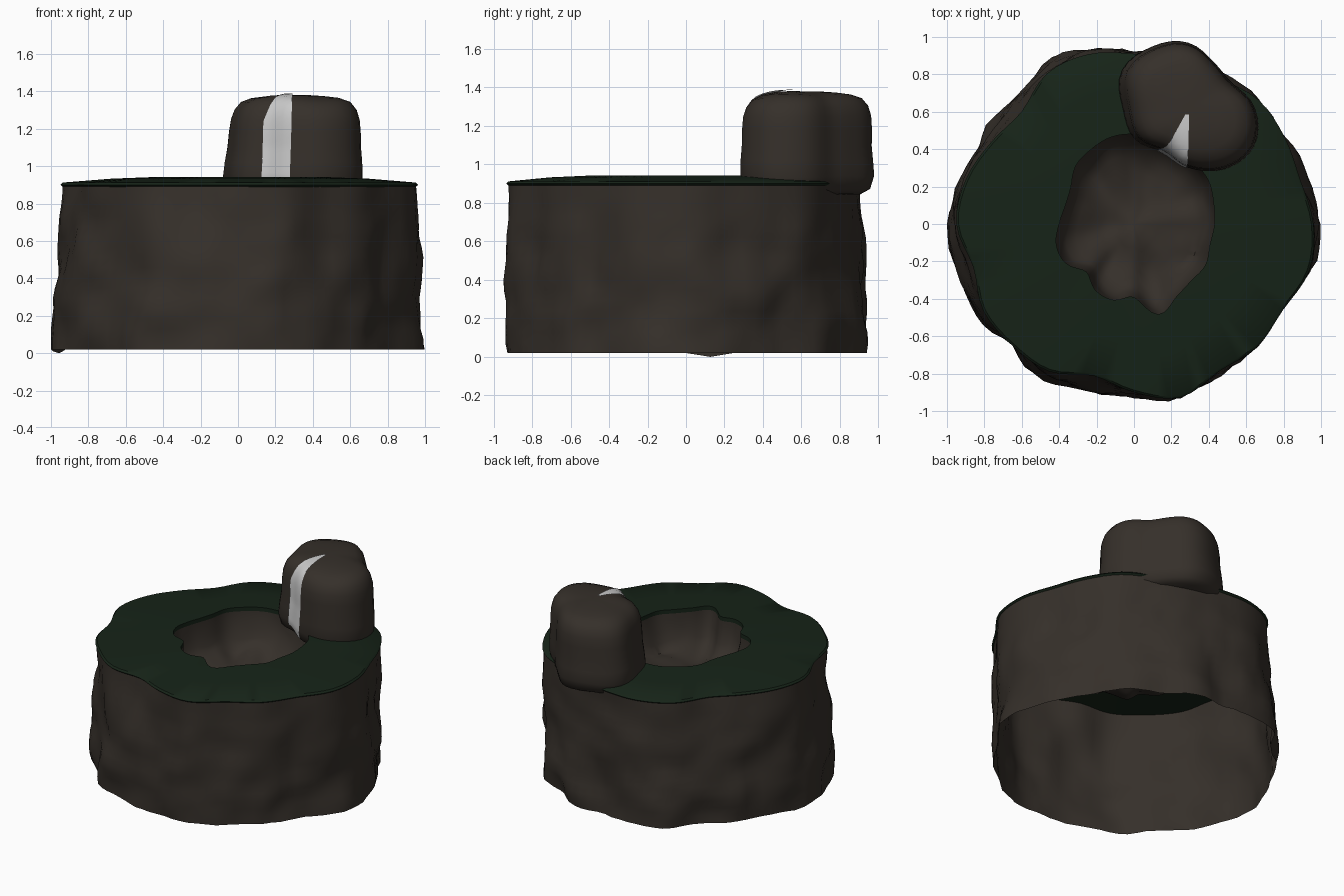
import bpy, bmesh, math
from mathutils import Vector, noise
from mathutils.bvhtree import BVHTree

if "Cube" in bpy.data.objects:
    bpy.data.objects.remove(bpy.data.objects["Cube"])

N = 96
# Radii around the centre, evenly spaced counter-clockwise from +x
WALL = [.99, .96, .93, .95, .93, .96, .93, .97, .97, .93, .95, .97,
        1.0, 1.0, .97, .93, .97, .95, .95, .97, .93, .94, .92, .98]
GRASS = [.96, .92, .93, .94, .90, .90, .91, .94, .93, .85, .88, .93,
         .95, .89, .93, .92, .91, .84, .90, .96, .91, .93, .92, .97]
HOLE = [.43, .44, .46, .46, .46, .47, .48, .48, .46, .44, .39, .38,
        .40, .43, .42, .36, .41, .42, .39, .50, .45, .43, .44, .42]
BOULDER = [.36, .27, .28, .35, .38, .41, .35, .33, .27, .32, .38, .41]


def radius(table, i, n=N):
    """Smooth closed interpolation of a radius table."""
    f = i / n * len(table)
    k, t = int(f), f - int(f)
    a, b, c, d = (table[(k + o) % len(table)] for o in (-1, 0, 1, 2))
    return b + .5 * t * (c - a + t * (2*a - 5*b + 4*c - d + t * (3*(b - c) + d - a)))


def polar(i, r, z, n=N):
    a = 2 * math.pi * i / n
    return Vector((r * math.cos(a), r * math.sin(a), z))


def material(name, rgb):
    m = bpy.data.materials.new(name)
    m.diffuse_color = (*rgb, 1)
    m.use_nodes = True
    m.node_tree.nodes["Principled BSDF"].inputs["Base Color"].default_value = m.diffuse_color
    return m


def loft(name, rings, mat, angle=60, closed=True, cap_start=False, cap_end=False, wrap=False):
    """Skin a list of rings (equal point counts) into a smooth-shaded object."""
    bm = bmesh.new()
    rows = [[bm.verts.new(p) for p in ring] for ring in rings]
    n = len(rows[0])
    pairs = list(zip(rows, rows[1:])) + ([(rows[-1], rows[0])] if wrap else [])
    for lo, hi in pairs:
        for i in range(n if closed else n - 1):
            j = (i + 1) % n
            bm.faces.new((lo[i], lo[j], hi[j], hi[i]))
    if cap_start:
        bm.faces.new(rows[0][::-1])
    if cap_end:
        bm.faces.new(rows[-1])
    mesh = bpy.data.meshes.new(name)
    bm.to_mesh(mesh)
    bm.free()
    ob = bpy.data.objects.new(name, mesh)
    bpy.context.collection.objects.link(ob)
    mesh.materials.append(mat)
    bpy.ops.object.select_all(action='DESELECT')
    ob.select_set(True)
    bpy.context.view_layer.objects.active = ob
    bpy.ops.object.shade_smooth_by_angle(angle=math.radians(angle))
    return ob


rock = material("rock", (.036, .029, .023))
green = material("grass", (.008, .017, .009))
white = material("water", (.8, .8, .8))

# Outer rock wall: open-bottomed lumpy sheet whose top follows the grass edge
rings = []
for s in range(17):
    t = s / 16
    ring = []
    for i in range(N):
        r = radius(WALL, i) * (1 - t**2) + (radius(GRASS, i) - .012) * t**2
        lump = noise.noise(polar(i, 3.6, t * 3.2)) + .4 * noise.noise(polar(i, 8, t * 6))
        r += .045 * (lump - .25) * (1 - t**4)
        z = .02 + .875 * t
        if s == 0 and abs(i - 46) < 2:
            z = .02 * abs(i - 46) / 2
        ring.append(polar(i, min(r, 1), z))
    rings.append(ring)
loft("outer_rock_wall", rings, rock)

# Grass ring: thin, slightly domed slab with a ragged hole
def grass_ring(f, z, inset=0):
    return [polar(i, radius(HOLE, i) * (1 - f) + (radius(GRASS, i) - inset) * f, z)
            for i in range(N)]

loft("grass_ring", [grass_ring(0, .915), grass_ring(.5, .90), grass_ring(1, .887, .015),
                    grass_ring(1, .90), grass_ring(1, .912, .012),
                    grass_ring(.5, .933), grass_ring(0, .943)], green, 40, wrap=True)

# Pit: shallow lumpy bowl hanging from the hole
rings = []
for f, z in ((1.01, .925), (1.0, .87), (.97, .81), (.93, .75), (.86, .70), (.74, .67),
             (.6, .655), (.45, .65), (.3, .645), (.15, .645), (.03, .645)):
    ring = []
    for i in range(N):
        p = polar(i, radius(HOLE, i) * f, z)
        k = min(1, (.925 - z) / .2)
        h = noise.noise(p * 7 + Vector((3, 1, 0)))
        ring.append(Vector((p.x * (1 + .06 * k * h), p.y * (1 + .06 * k * h), z + .045 * k * h)))
    rings.append(ring)
loft("pit_bowl", [r[::-1] for r in rings], rock, cap_end=True)

# Boulder on the back rim
M = 48
centre = Vector((.29, .62, 0))
rings = []
for f, z in ((.35, .84), (.8, .845), (.94, .87), (1.0, .94), (.99, 1.02), (.97, 1.10),
             (.97, 1.18), (.955, 1.25), (.91, 1.30), (.82, 1.34), (.66, 1.362),
             (.45, 1.374), (.22, 1.38), (.04, 1.38)):
    ring = []
    for i in range(M):
        p = polar(i, radius(BOULDER, i, M) * f, z, M)
        if p.x < 0:
            p.x *= 1 - .25 * max(0, z - .95)
        p += centre
        ring.append(p + .012 * f * noise.noise(p * 5) * (p - centre).normalized())
    rings.append(ring)
boulder = loft("boulder", rings, rock, cap_start=True, cap_end=True)

# Water strip: grid projected onto the front of the boulder, tapering over the top
dg = bpy.context.evaluated_depsgraph_get()
tree = BVHTree.FromObject(boulder, dg)
rows = []
for s in range(25):
    t = s / 24
    a = math.radians(-22 + 110 * t)
    d = Vector((0, -math.cos(a), math.sin(a)))
    taper = max(0, (t - .66) / .34)
    right = .275 + .02 * t
    left = .125 + .015 * t + (right - .145 - .015 * t) * taper
    row = []
    for k in range(7):
        c = Vector((left + (right - left) * k / 6, .60, 1.0))
        hit = tree.ray_cast(c + 2 * d, -d)[0]
        row.append((hit if hit else c + .3 * d) + .008 * d)
    rows.append(row)
loft("water_strip", rows, white, closed=False)
